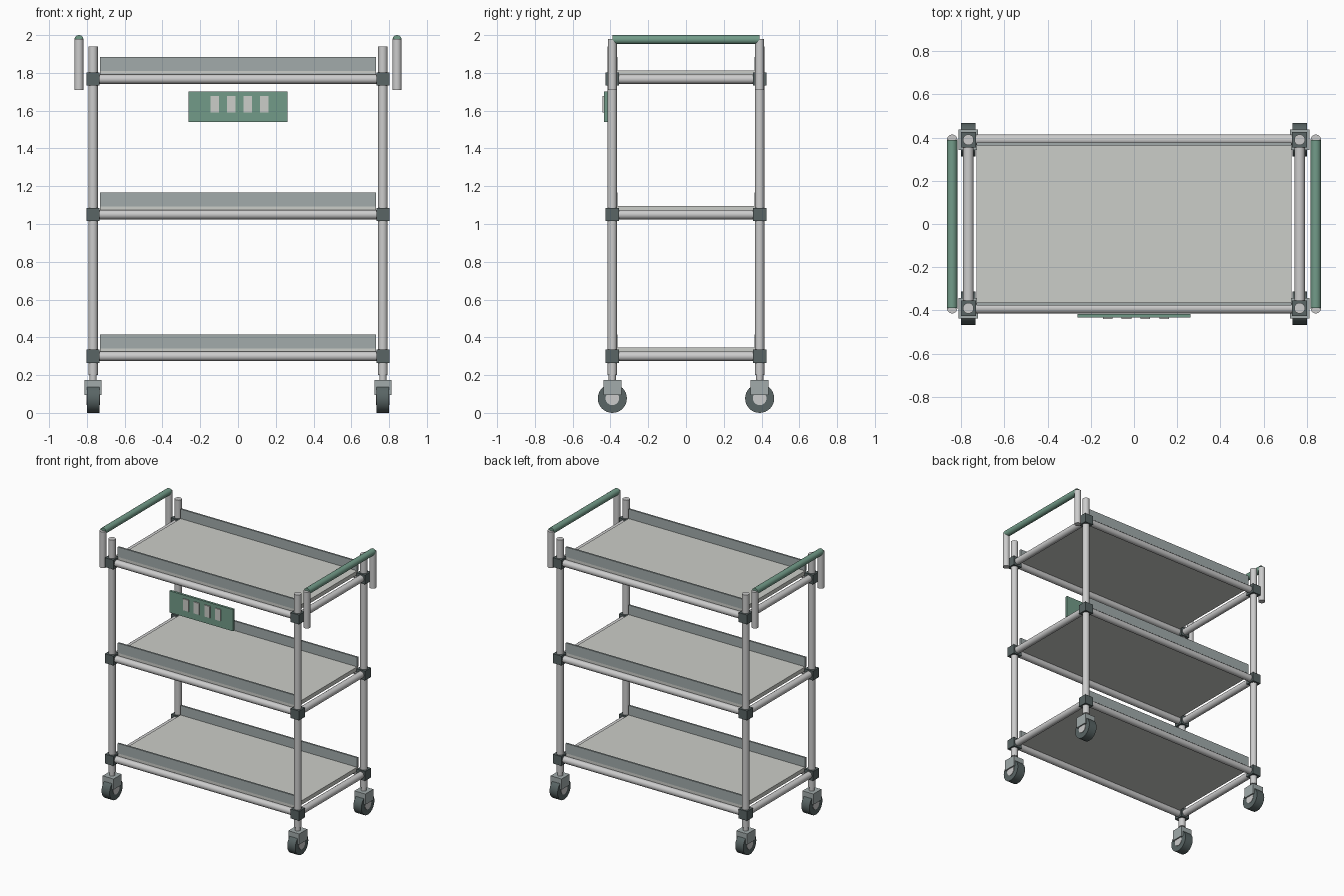
import bpy
import math

if "Cube" in bpy.data.objects:
    bpy.data.objects.remove(bpy.data.objects["Cube"])

PX, PY = 0.767, 0.39      # post positions
R = 0.025                 # tube radius
LEVELS = {"lower": 0.30, "middle": 1.05, "upper": 1.767}


def material(name, rgb):
    m = bpy.data.materials.new(name)
    m.diffuse_color = (*rgb, 1)
    m.use_nodes = True
    m.node_tree.nodes["Principled BSDF"].inputs["Base Color"].default_value = m.diffuse_color
    return m


STEEL = material("steel", (0.55, 0.58, 0.57))
SHEET = material("sheet", (0.60, 0.61, 0.58))
LIP = material("lip", (0.36, 0.41, 0.41))
DARK = material("dark_plastic", (0.10, 0.13, 0.13))
GREEN = material("green", (0.17, 0.33, 0.25))


def box(name, centre, size, mat):
    bpy.ops.mesh.primitive_cube_add(size=1, location=centre)
    o = bpy.context.object
    o.name = name
    o.scale = size
    bpy.ops.object.transform_apply(location=False, rotation=False, scale=True)
    o.data.materials.append(mat)
    return o


def tube(name, centre, length, axis, mat, radius=R, sides=24):
    rot = {"x": (0, math.pi / 2, 0), "y": (math.pi / 2, 0, 0), "z": (0, 0, 0)}[axis]
    bpy.ops.mesh.primitive_cylinder_add(vertices=sides, radius=radius, depth=length,
                                        location=centre, rotation=rot)
    o = bpy.context.object
    o.name = name
    o.data.materials.append(mat)
    bpy.ops.object.shade_smooth_by_angle(angle=math.radians(40))
    return o


# Corner posts with casters
for sx in (-1, 1):
    for sy in (-1, 1):
        x, y = sx * PX, sy * PY
        tag = ("left" if sx < 0 else "right") + ("_front" if sy < 0 else "_back")
        tube("post_" + tag, (x, y, 1.07), 1.74, "z", STEEL)
        tube("caster_stem_" + tag, (x, y, 0.185), 0.07, "z", STEEL, 0.019)
        box("caster_fork_" + tag, (x, y, 0.135), (0.09, 0.095, 0.08), LIP)
        tube("wheel_" + tag, (x, y, 0.077), 0.066, "x", DARK, 0.077, 32)
        tube("wheel_hub_" + tag, (x, y, 0.077), 0.072, "x", STEEL, 0.036)
        # Handle upright beside each post
        tube("handle_upright_" + tag, (sx * 0.842, y, 1.845), 0.27, "z", STEEL, 0.024)
        # Square joints at every shelf level
        for level, z in LEVELS.items():
            box(f"joint_{level}_{tag}", (x, y, z), (0.07, 0.07, 0.07), DARK)

# Shelves: tray, rails and lips
for level, z in LEVELS.items():
    box(level + "_shelf", (0, 0, z + 0.03), (1.46, 0.75, 0.03), SHEET)
    for s in (-1, 1):
        side = "front" if s < 0 else "back"
        tube(f"{level}_{side}_rail", (0, s * PY, z), 2 * PX, "x", STEEL)
        box(f"{level}_{side}_lip", (0, s * 0.37, z + 0.079), (1.46, 0.013, 0.074), LIP)
        end = "left" if s < 0 else "right"
        tube(f"{level}_{end}_rail", (s * PX, 0, z), 2 * PY, "y", STEEL)

# Push handle grips
for s in (-1, 1):
    tube("handle_grip_" + ("left" if s < 0 else "right"),
         (s * 0.842, 0, 1.976), 2 * PY, "y", GREEN, 0.024)

# Front plate with four raised tabs
box("front_plate", (0, -0.425, 1.621), (0.524, 0.018, 0.162), GREEN)
for i in range(4):
    box(f"plate_tab_{i + 1}", (-0.122 + i * 0.0873, -0.435, 1.634), (0.045, 0.012, 0.086), SHEET)
